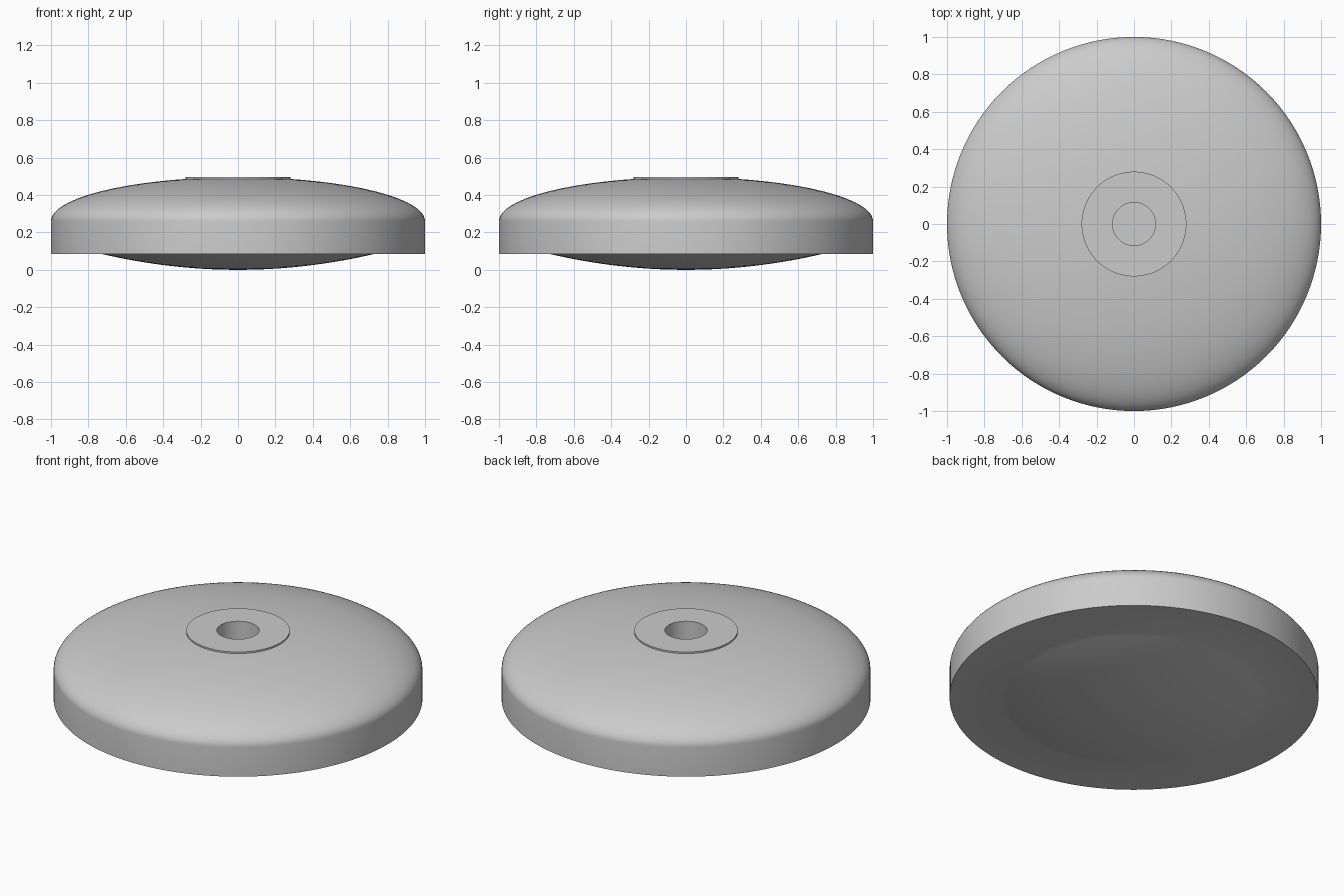
import bpy, bmesh, math

cube = bpy.data.objects.get("Cube")
if cube:
    bpy.data.objects.remove(cube)

SEGMENTS = 128
HOLE_R, HOLE_FLOOR = 0.115, 0.25
FLAT_R, RIM_Z, DOME_H = 0.28, 0.26, 0.235
BASE_Z, BELLY_R = 0.085, 0.73

# Plain grey material
grey = bpy.data.materials.new("plain_grey")
grey.use_nodes = True
colour = (0.6, 0.6, 0.6, 1)
grey.diffuse_color = colour
grey.node_tree.nodes["Principled BSDF"].inputs["Base Color"].default_value = colour

# Half profile: blind hole, flat crown, elliptical dome, straight rim, shallow belly
profile = [(0, HOLE_FLOOR), (HOLE_R, HOLE_FLOOR)]
top = RIM_Z + DOME_H
profile += [(HOLE_R, top), (FLAT_R, top)]
start = math.acos(FLAT_R)
for i in range(25):
    a = start * (1 - i / 24)
    profile.append((math.cos(a), RIM_Z + DOME_H * math.sin(a)))
profile += [(1, BASE_Z)]
for i in range(17):
    t = 1 - i / 16
    profile.append((BELLY_R * t, BASE_Z * t * t))

# Spin the profile into a closed disc
bm = bmesh.new()
verts = [bm.verts.new((r, 0, z)) for r, z in profile]
edges = [bm.edges.new(pair) for pair in zip(verts, verts[1:])]
bmesh.ops.spin(bm, geom=verts + edges, cent=(0, 0, 0), axis=(0, 0, 1),
               angle=math.tau, steps=SEGMENTS, use_merge=True)
bmesh.ops.remove_doubles(bm, verts=bm.verts, dist=0.0001)
bmesh.ops.recalc_face_normals(bm, faces=bm.faces)
mesh = bpy.data.meshes.new("domed_disc")
bm.to_mesh(mesh)
bm.free()
mesh.materials.append(grey)
disc = bpy.data.objects.new("domed_disc", mesh)
bpy.context.collection.objects.link(disc)

# Smooth curves with crisp hole and base edges
bpy.ops.object.select_all(action="DESELECT")
disc.select_set(True)
bpy.context.view_layer.objects.active = disc
bpy.ops.object.shade_smooth_by_angle(angle=math.radians(30))
